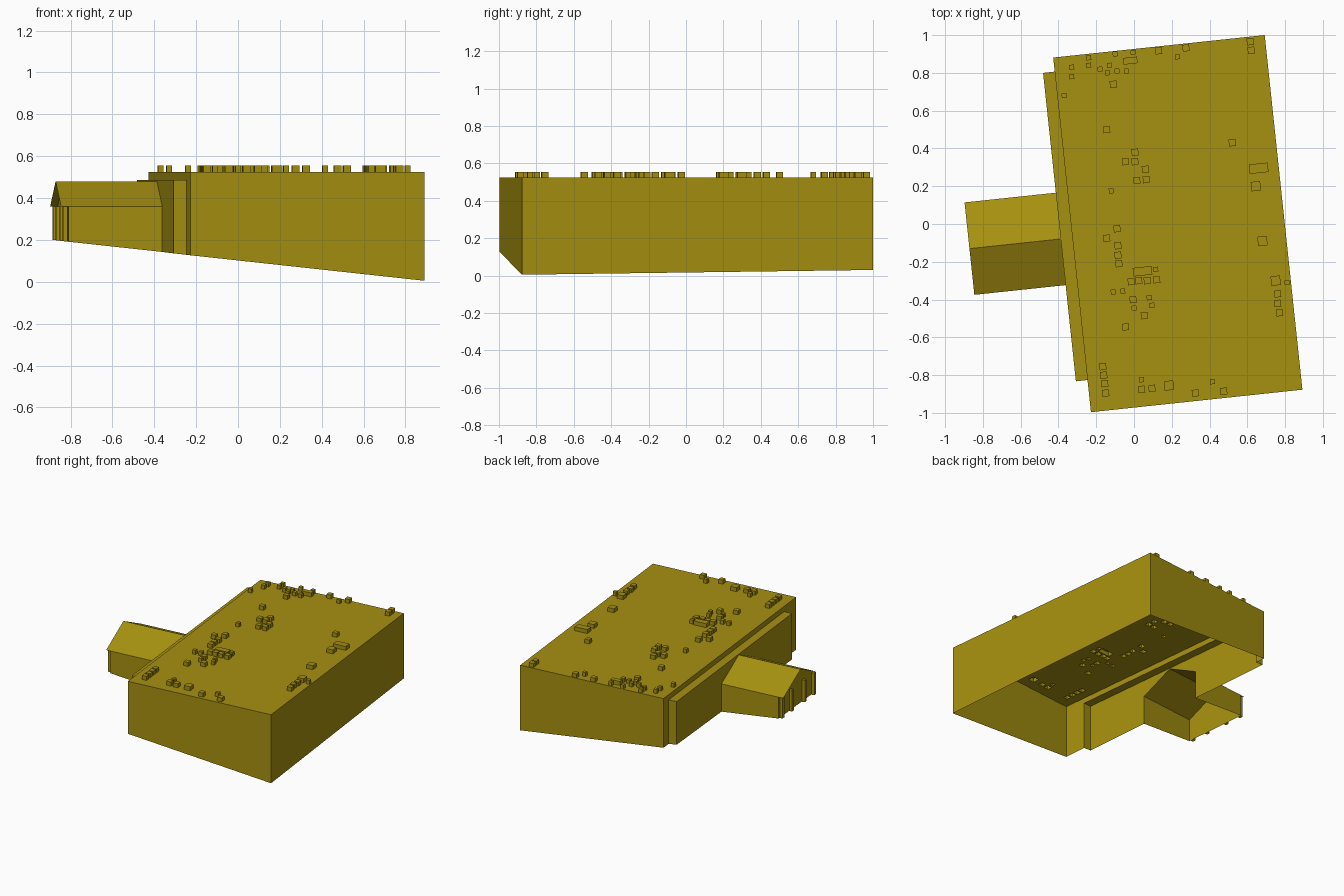
import bpy
import bmesh
import math
from mathutils import Matrix, Vector

cube = bpy.data.objects.get("Cube")
if cube:
    bpy.data.objects.remove(cube)

olive = bpy.data.materials.new("olive")
olive.use_nodes = True
olive.diffuse_color = (0.38, 0.28, 0.005, 1)
olive.node_tree.nodes["Principled BSDF"].inputs["Base Color"].default_value = olive.diffuse_color

# Plan frame: the whole building is turned a little about its own centre
CENTRE = Vector((0.232, 0.002, 0))
TURN = Matrix.Rotation(math.radians(6.07), 3, 'Z')
ROOF, LEDGE, RIDGE, EAVE, UNIT_TOP = 0.525, 0.485, 0.48, 0.36, 0.555
U, V = 0.563, 0.944            # half size of the hall
LEDGE_U, LEDGE_S, LEDGE_N = -0.625, -0.773, 0.869
PORCH_S, PORCH_N, PORCH_MID = -0.261, 0.231, -0.015
PORCH_U, GABLE_U = -1.111, -1.075


def world(u, v, z):
    """Plan position to world position."""
    return CENTRE + TURN @ Vector((u, v, z))


def ground(u, v):
    """Height of the sloping ground under a plan position."""
    p = world(u, v, 0)
    return 0.005 - 0.109 * (p.x - 0.89) + 0.002 * (p.y + 0.875)


def face(bm, points):
    return bm.faces.new([bm.verts.new(world(*p)) for p in points])


def wall(bm, p, q, top, bottom=None):
    """Upright sheet from p to q, facing right of its direction."""
    low_p = ground(*p) if bottom is None else bottom
    low_q = ground(*q) if bottom is None else bottom
    face(bm, [(*p, low_p), (*q, low_q), (*q, top), (*p, top)])


def walls(bm, path, top):
    for p, q in zip(path, path[1:]):
        wall(bm, p, q, top)


def rectangle(u, v, w, d):
    return [(u - w / 2, v - d / 2), (u + w / 2, v - d / 2),
            (u + w / 2, v + d / 2), (u - w / 2, v + d / 2)]


def finish(name, bm):
    bmesh.ops.remove_doubles(bm, verts=bm.verts[:], dist=1e-5)
    mesh = bpy.data.meshes.new(name)
    bm.to_mesh(mesh)
    bm.free()
    mesh.materials.append(olive)
    obj = bpy.data.objects.new(name, mesh)
    bpy.context.collection.objects.link(obj)


# Hall walls, open to the ledge wing below its roof
bm = bmesh.new()
walls(bm, [(-U, LEDGE_S), (-U, -V), (U, -V), (U, V), (-U, V), (-U, LEDGE_N)], ROOF)
wall(bm, (-U, LEDGE_N), (-U, LEDGE_S), ROOF, LEDGE)
finish("hall_walls", bm)

# Rooftop unit positions, grouped by size
small = [(-.33, .83), (-.33, .78), (-.37, .68), (-.24, .88), (-.24, .84), (-.18, .82),
         (-.13, .84), (-.14, .8), (-.1, .9), (-.09, .81), (-.04, .81), (-.005, .908),
         (.23, .885), (-.12, .175), (.115, -.24), (-.11, -.36), (-.06, -.355),
         (.08, -.39), (.095, -.43), (0, -.445), (.81, -.31), (.04, -.825), (.415, -.835)]
medium = [(-.11, .74), (.13, .917), (.275, .932), (.615, .965), (.62, .92), (-.145, .5),
          (.005, .38), (.005, .33), (-.045, .33), (.06, .29), (.065, .235), (.015, .23),
          (.52, .43), (-.09, -.025), (-.145, -.075), (-.085, -.115), (-.085, -.165),
          (-.08, -.21), (.12, -.295), (.07, -.3), (.025, -.3), (-.015, -.305), (-.005, -.4),
          (.055, -.485), (-.045, -.545), (.76, -.37), (.76, -.42), (.77, -.47),
          (-.165, -.755), (-.16, -.8), (-.155, -.845), (-.15, -.895), (.04, -.875),
          (.095, -.87), (.325, -.895), (.475, -.885)]
square = [(.645, .2), (.68, -.09), (.185, -.855), (.75, -.3)]
wide = [(-.02, .865, .075, .035), (.66, .295, .1, .05), (.045, -.25, .1, .045)]
units = [(*p, .026, .026) for p in small] + [(*p, .036, .036) for p in medium]
units += [(*p, .05, .05) for p in square] + wide

footprints = []
for x, y, w, d in units:
    p = TURN.transposed() @ (Vector((x, y, 0)) - CENTRE)
    footprints.append(rectangle(p.x, p.y, w, d))

# Hall roof with an opening under each unit
bm = bmesh.new()
for loop in [rectangle(0, 0, 2 * U, 2 * V)] + footprints:
    ring = [bm.verts.new(world(*p, ROOF)) for p in loop]
    for i in range(4):
        bm.edges.new((ring[i - 1], ring[i]))
bmesh.ops.triangle_fill(bm, use_beauty=True, edges=bm.edges[:], normal=(0, 0, 1))
for f in bm.faces:
    f.normal_update()
    if f.normal.z < 0:
        f.normal_flip()
finish("hall_roof", bm)

# Rooftop units
bm = bmesh.new()
for loop in footprints:
    for i in range(4):
        wall(bm, loop[i - 1], loop[i], UNIT_TOP, ROOF)
    face(bm, [(*p, UNIT_TOP) for p in loop])
finish("rooftop_units", bm)

# Long low ledge wing, open into the porch
bm = bmesh.new()
walls(bm, [(-U, LEDGE_N), (LEDGE_U, LEDGE_N), (LEDGE_U, PORCH_N)], LEDGE)
walls(bm, [(LEDGE_U, PORCH_S), (LEDGE_U, LEDGE_S), (-U, LEDGE_S)], LEDGE)
for a, b, za, zb in ((PORCH_N, PORCH_MID, EAVE, RIDGE), (PORCH_MID, PORCH_S, RIDGE, EAVE)):
    face(bm, [(LEDGE_U, a, za), (LEDGE_U, b, zb), (LEDGE_U, b, LEDGE), (LEDGE_U, a, LEDGE)])
face(bm, [(LEDGE_U, LEDGE_S, LEDGE), (-U, LEDGE_S, LEDGE),
          (-U, LEDGE_N, LEDGE), (LEDGE_U, LEDGE_N, LEDGE)])
finish("ledge_wing", bm)

# Porch walls with gable end
bm = bmesh.new()
walls(bm, [(LEDGE_U, PORCH_N), (GABLE_U, PORCH_N)], EAVE)
walls(bm, [(GABLE_U, PORCH_S), (LEDGE_U, PORCH_S)], EAVE)
face(bm, [(GABLE_U, PORCH_N, ground(GABLE_U, PORCH_N)),
          (GABLE_U, PORCH_S, ground(GABLE_U, PORCH_S)),
          (GABLE_U, PORCH_S, EAVE), (GABLE_U, PORCH_MID, RIDGE), (GABLE_U, PORCH_N, EAVE)])
finish("porch_walls", bm)

# Porch roof, overhanging the gable
bm = bmesh.new()
face(bm, [(PORCH_U, PORCH_S, EAVE), (LEDGE_U, PORCH_S, EAVE),
          (LEDGE_U, PORCH_MID, RIDGE), (PORCH_U, PORCH_MID, RIDGE)])
face(bm, [(PORCH_U, PORCH_MID, RIDGE), (LEDGE_U, PORCH_MID, RIDGE),
          (LEDGE_U, PORCH_N, EAVE), (PORCH_U, PORCH_N, EAVE)])
finish("porch_roof", bm)

# Porch posts under the overhang
bm = bmesh.new()
for offset in (-0.225, -0.09, 0.09, 0.225):
    loop = rectangle(-1.09, PORCH_MID + offset, 0.022, 0.022)
    for i in range(4):
        wall(bm, loop[i - 1], loop[i], EAVE)
    face(bm, [(*p, EAVE) for p in loop])
finish("porch_posts", bm)
